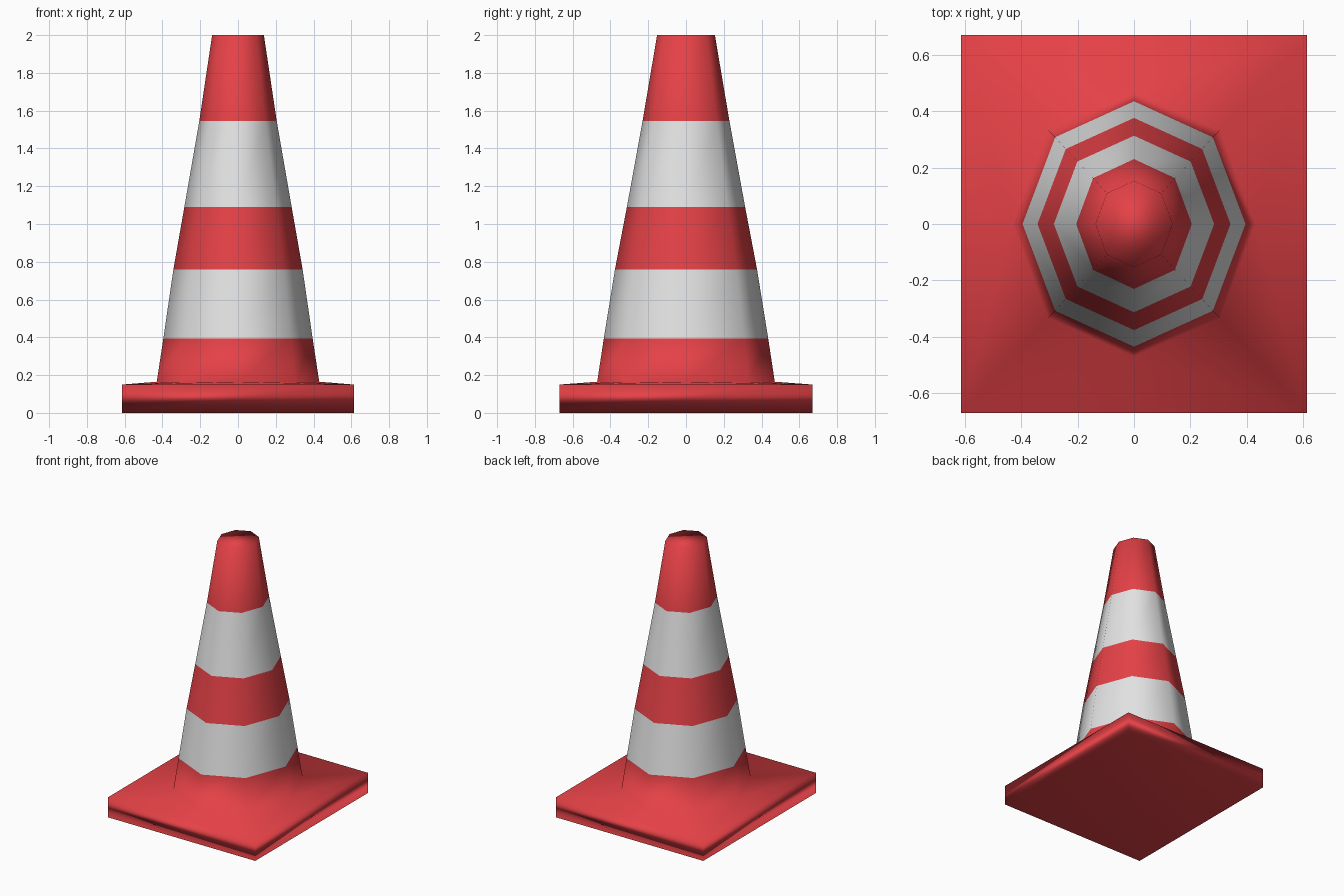
import bpy, bmesh
from math import cos, sin, pi

cube = bpy.data.objects.get("Cube")
if cube:
    bpy.data.objects.remove(cube)

SIDES = 8


def make_material(name, rgb):
    mat = bpy.data.materials.new(name)
    mat.use_nodes = True
    color = (*rgb, 1)
    mat.diffuse_color = color
    mat.node_tree.nodes["Principled BSDF"].inputs["Base Color"].default_value = color
    return mat


red = make_material("red_plastic", (0.78, 0.053, 0.062))
white = make_material("white_band", (0.77, 0.77, 0.77))


def ring(bm, rx, ry, z):
    angles = [2 * pi * i / SIDES for i in range(SIDES)]
    return [bm.verts.new((rx * cos(a), ry * sin(a), z)) for a in angles]


def wall(bm, low, high):
    n = len(low)
    for i in range(n):
        j = (i + 1) % n
        bm.faces.new((low[i], low[j], high[j], high[i]))


def finish(bm, name, mat):
    bmesh.ops.recalc_face_normals(bm, faces=bm.faces[:])
    for f in bm.faces:
        f.smooth = True
    mesh = bpy.data.meshes.new(name)
    bm.to_mesh(mesh)
    bm.free()
    mesh.materials.append(mat)
    obj = bpy.data.objects.new(name, mesh)
    bpy.context.collection.objects.link(obj)
    # Large faces dominate the soft shading
    mod = obj.modifiers.new("soft_normals", 'WEIGHTED_NORMAL')
    mod.mode = 'FACE_AREA'
    mod.weight = 50


# Cone levels: x radius, y radius, height
foot = (0.43, 0.47, 0.165)
levels = [(0.395, 0.435, 0.395), (0.342, 0.376, 0.76), (0.284, 0.313, 1.09),
          (0.205, 0.23, 1.545), (0.137, 0.153, 2.0)]

# Base slab blending into the cone foot
bm = bmesh.new()
corners = [(1, 1), (-1, 1), (-1, -1), (1, -1)]
bottom, top = [[bm.verts.new((0.613 * sx, 0.67 * sy, z)) for sx, sy in corners]
               for z in (0, 0.15)]
bm.faces.new(bottom[::-1])
wall(bm, bottom, top)
foot_ring = ring(bm, *foot)
for k, corner in enumerate(top):
    a, b, c = (foot_ring[(2 * k + i) % SIDES] for i in range(3))
    bm.faces.new((a, corner, b))
    bm.faces.new((b, corner, c))
    bm.faces.new((c, corner, top[(k + 1) % 4]))
wall(bm, foot_ring, ring(bm, *levels[0]))
finish(bm, "base_and_foot", red)

# Coloured bands up the cone; the last one is closed at the tip
bands = [("lower_white_band", white), ("middle_red_band", red),
         ("upper_white_band", white), ("red_tip", red)]
for (name, mat), low, high in zip(bands, levels, levels[1:]):
    bm = bmesh.new()
    upper = ring(bm, *high)
    wall(bm, ring(bm, *low), upper)
    if name == "red_tip":
        bm.faces.new(upper)
    finish(bm, name, mat)
